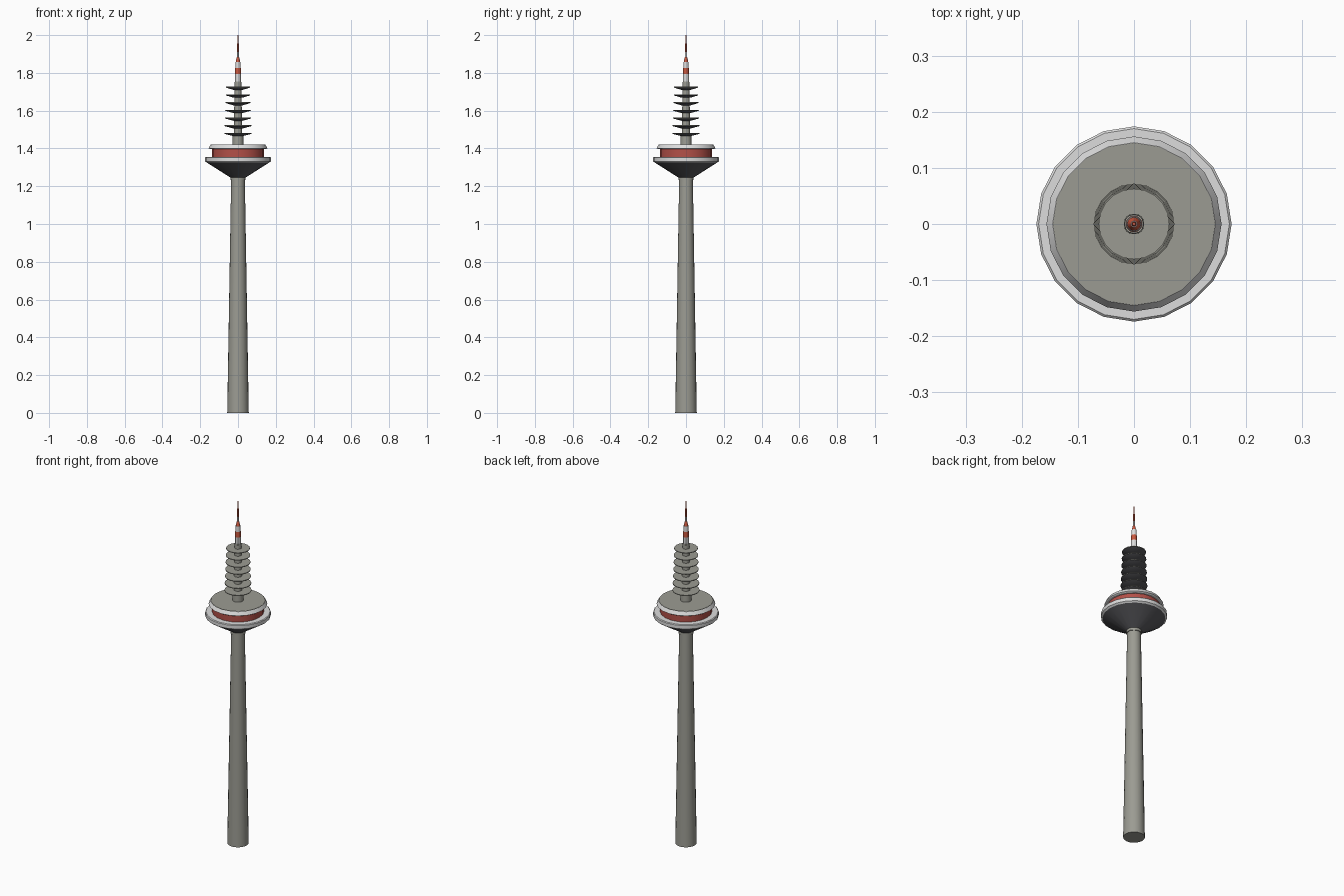
import bpy
import bmesh
from math import cos, sin, pi, radians

if "Cube" in bpy.data.objects:
    bpy.data.objects.remove(bpy.data.objects["Cube"], do_unlink=True)


def material(name, r, g, b):
    m = bpy.data.materials.new(name)
    m.use_nodes = True
    m.diffuse_color = (r, g, b, 1)
    m.node_tree.nodes["Principled BSDF"].inputs["Base Color"].default_value = (r, g, b, 1)
    return m


concrete = material("concrete grey", 0.33, 0.33, 0.29)
slate = material("dark slate", 0.10, 0.10, 0.11)
white = material("off white", 0.72, 0.72, 0.72)
red = material("window red", 0.45, 0.08, 0.065)
orange = material("signal orange red", 0.60, 0.10, 0.05)


def lathe(name, profile, mat, sides=20):
    """Spin (radius, height) points around z and cap both ends."""
    bm = bmesh.new()
    rings = [[bm.verts.new((r * cos(2 * pi * i / sides), r * sin(2 * pi * i / sides), z))
              for i in range(sides)] for r, z in profile]
    for low, high in zip(rings, rings[1:]):
        for i in range(sides):
            j = (i + 1) % sides
            bm.faces.new((low[i], low[j], high[j], high[i]))
    bm.faces.new(rings[0][::-1])
    bm.faces.new(rings[-1])
    mesh = bpy.data.meshes.new(name)
    bm.to_mesh(mesh)
    bm.free()
    mesh.materials.append(mat)
    ob = bpy.data.objects.new(name, mesh)
    bpy.context.collection.objects.link(ob)
    bpy.ops.object.select_all(action="DESELECT")
    ob.select_set(True)
    bpy.context.view_layer.objects.active = ob
    bpy.ops.object.shade_smooth_by_angle(angle=radians(30))
    return ob


# Tapered shaft and the collar under the pod
lathe("shaft", [(0.057, 0), (0.036, 1.25)], concrete)
lathe("collar", [(0.041, 1.232), (0.041, 1.248)], concrete)

# Observation pod
lathe("pod_underside", [(0.04, 1.246), (0.165, 1.325)], slate)
lathe("pod_rim", [(0.165, 1.325), (0.174, 1.332), (0.174, 1.352), (0.170, 1.356)], white)
lathe("window_band", [(0.138, 1.35), (0.138, 1.403)], red)
lathe("roof_rim", [(0.150, 1.397), (0.156, 1.401), (0.145, 1.42)], white)
lathe("roof", [(0.1445, 1.418), (0.1445, 1.422)], concrete)

# Mast with stacked antenna platforms
lathe("mast_base", [(0.03, 1.42), (0.028, 1.48)], concrete, 16)
lathe("mast", [(0.022, 1.47), (0.018, 1.75)], concrete, 16)
for n in range(7):
    z, r = 1.477 + 0.0408 * n, 0.072 - 0.0015 * n
    lathe(f"platform_{n + 1}", [(0.024, z - 0.012), (r - 0.004, z - 0.001), (r, z + 0.001)], slate)
    lathe(f"platform_deck_{n + 1}", [(r, z + 0.001), (r, z + 0.005)], concrete)

# Banded antenna, from the bottom up
bands = [
    ("lower_grey", 0.018, 0.017, 1.745, concrete),
    ("lower_white", 0.015, 0.015, 1.755, white),
    ("lower_red", 0.015, 0.015, 1.793, orange),
    ("upper_white", 0.014, 0.013, 1.825, white),
    ("upper_red", 0.012, 0.006, 1.858, orange),
    ("thin_white", 0.006, 0.006, 1.884, white),
    ("thin_red", 0.005, 0.005, 1.91, orange),
    ("tip", 0.004, 0.003, 1.955, orange),
]
tops = [b[3] for b in bands[1:]] + [2.0]
for (name, r0, r1, z0, mat), z1 in zip(bands, tops):
    lathe("antenna_" + name, [(r0, z0), (r1, z1)], mat, 12)
